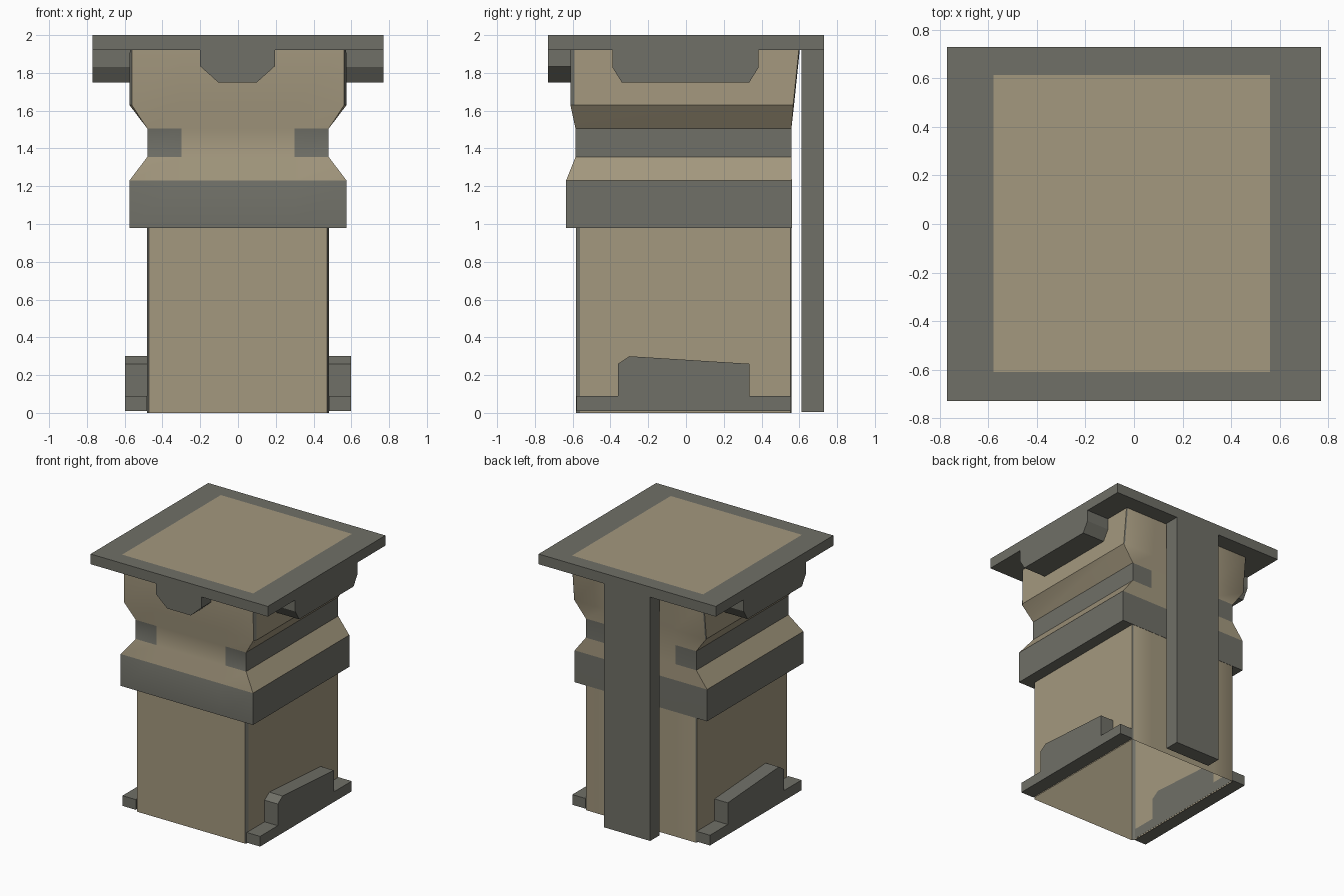
import bpy, bmesh, math

if "Cube" in bpy.data.objects:
    bpy.data.objects.remove(bpy.data.objects["Cube"])


def material(name, rgb):
    m = bpy.data.materials.new(name)
    m.diffuse_color = (*rgb, 1)
    m.use_nodes = True
    m.node_tree.nodes["Principled BSDF"].inputs["Base Color"].default_value = m.diffuse_color
    return m


STONE = material("sandstone", (0.37, 0.315, 0.21))
TRIM = material("dark_trim", (0.16, 0.16, 0.135))


def finish(name, bm, smooth=False):
    bmesh.ops.recalc_face_normals(bm, faces=bm.faces[:])
    me = bpy.data.meshes.new(name)
    bm.to_mesh(me)
    bm.free()
    me.materials.append(STONE)
    me.materials.append(TRIM)
    ob = bpy.data.objects.new(name, me)
    bpy.context.collection.objects.link(ob)
    if smooth:
        bpy.ops.object.select_all(action='DESELECT')
        ob.select_set(True)
        bpy.context.view_layer.objects.active = ob
        bpy.ops.object.shade_smooth_by_angle(angle=math.radians(30))
    return ob


def prism(name, profile, axis, a, b):
    """Extrude a (u, z) outline along x or y from a to b, in trim colour."""
    def co(u, z, d):
        return (d, u, z) if axis == 'x' else (u, d, z)
    bm = bmesh.new()
    lo = [bm.verts.new(co(u, z, a)) for u, z in profile]
    hi = [bm.verts.new(co(u, z, b)) for u, z in profile]
    bm.faces.new(lo)
    bm.faces.new(hi)
    for i in range(len(lo)):
        j = (i + 1) % len(lo)
        bm.faces.new((lo[i], lo[j], hi[j], hi[i]))
    for f in bm.faces:
        f.material_index = 1
    return finish(name, bm)


# Column body: rings of (z, half width, front y, back y, corner cut 0..1)
rings = [
    (0.00, 0.483, -0.583, 0.558, 1),
    (0.98, 0.483, -0.583, 0.558, 1),
    (0.98, 0.575, -0.635, 0.56, 0),
    (1.23, 0.575, -0.635, 0.56, 0),
    (1.355, 0.48, -0.585, 0.558, 0),
    (1.505, 0.48, -0.585, 0.558, 0),
    (1.63, 0.575, -0.612, 0.572, 1),
    (1.92, 0.573, -0.612, 0.602, 1),
]
# Segments between rings: plain, trim all round, or trim wrapping the ends
styles = ["plain", "trim", "trim", "plain", "neck", "plain", "plain"]


def ring_points(z, w, f, b, cut):
    cx, cy, rx, ry = 0.013 * cut, 0.022 * cut, 0.009 * cut, 0.005 * cut
    pts = [(-w + cx, f), (-0.3, f), (0.3, f), (w - cx, f), (w, f + cy), (w, b - ry),
           (w - rx, b), (0.3, b), (-0.3, b), (-w + rx, b), (-w, b - ry), (-w, f + cy)]
    return [(x, y, z) for x, y in pts]


CORNERS = (3, 5, 9, 11)
CENTRES = (1, 7)
bm = bmesh.new()
loops = [[bm.verts.new(p) for p in ring_points(*r)] for r in rings]
for s, style in enumerate(styles):
    lo, hi = loops[s], loops[s + 1]
    for i in range(12):
        j = (i + 1) % 12
        face = bm.faces.new((lo[i], lo[j], hi[j], hi[i]))
        if style == "trim" or (style == "neck" and i not in CENTRES):
            face.material_index = 1
        elif i in CORNERS and s in (0, 6):
            face.material_index = 1
bmesh.ops.remove_doubles(bm, verts=bm.verts[:], dist=0.0005)
finish("column_body", bm, smooth=True)

# Cap slab with a sandstone panel inset in its top
bm = bmesh.new()
bmesh.ops.create_cube(bm, size=1)
for v in bm.verts:
    v.co = (v.co.x * 1.54, v.co.y * 1.46, 1.96 + v.co.z * 0.08)
for f in bm.faces:
    f.material_index = 1
top = max(bm.faces, key=lambda f: f.calc_center_median().z)
bmesh.ops.inset_individual(bm, faces=[top], thickness=0.12)
top.material_index = 0
for v in top.verts:
    v.co.x = 0.56 if v.co.x > 0 else -0.58
    v.co.y = 0.615 if v.co.y > 0 else -0.61
finish("cap_slab", bm)

# Hanging brackets under the cap: one in front, one on each side
prism("front_cap_bracket",
      [(-0.2, 1.92), (-0.2, 1.835), (-0.105, 1.75), (0.1, 1.75), (0.195, 1.835), (0.195, 1.92)],
      'y', -0.73, -0.605)
side_profile = [(-0.39, 1.92), (-0.39, 1.83), (-0.34, 1.75),
                (0.335, 1.75), (0.385, 1.83), (0.385, 1.92)]
foot_profile = [(-0.58, 0.01), (0.557, 0.01), (0.557, 0.09), (0.335, 0.09), (0.335, 0.26),
                (-0.3, 0.3), (-0.36, 0.26), (-0.36, 0.09), (-0.58, 0.09)]
for side, s in (("left", -1), ("right", 1)):
    prism(side + "_cap_bracket", side_profile, 'x', s * 0.57, s * 0.77)
    # Foot rail with a raised tab
    prism(side + "_foot_rail", foot_profile, 'x', s * 0.482, s * 0.598)

# Back strut running from the floor to the cap
prism("back_strut", [(-0.2, 0.005), (0.2, 0.005), (0.2, 1.92), (-0.2, 1.92)], 'y', 0.612, 0.73)
